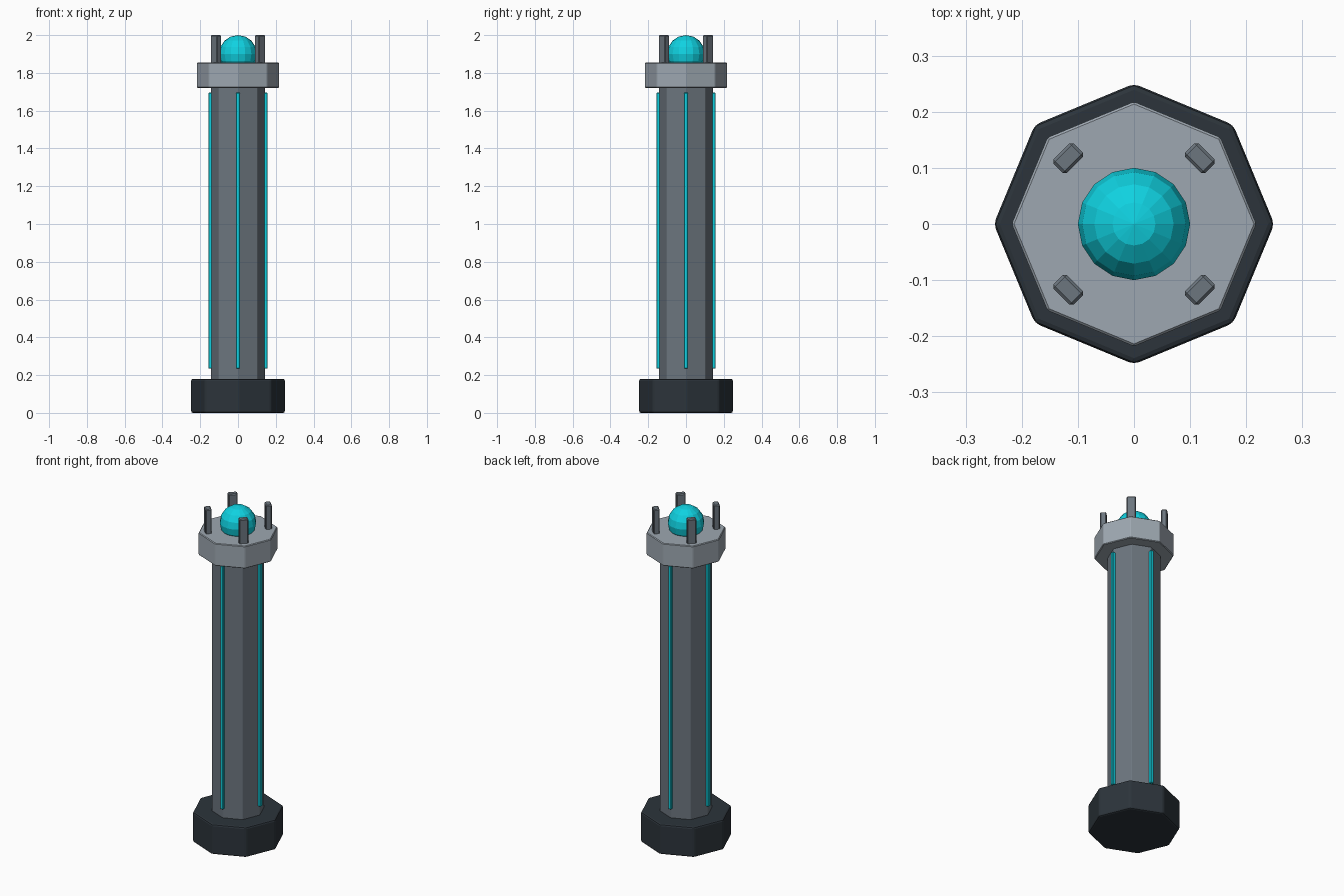
import bpy
import math

cube = bpy.data.objects.get("Cube")
if cube:
    bpy.data.objects.remove(cube, do_unlink=True)


def material(name, color):
    m = bpy.data.materials.new(name)
    m.use_nodes = True
    m.diffuse_color = (*color, 1)
    m.node_tree.nodes["Principled BSDF"].inputs["Base Color"].default_value = (*color, 1)
    return m


CHARCOAL = material("charcoal", (0.025, 0.034, 0.043))
GREY = material("steel grey", (0.15, 0.18, 0.21))
SILVER = material("light grey", (0.34, 0.39, 0.44))
CYAN = material("cyan", (0.005, 0.64, 0.75))


def finish(name, mat, bevel=0, segments=1):
    ob = bpy.context.object
    ob.name = name
    ob.data.materials.append(mat)
    if bevel:
        mod = ob.modifiers.new("Bevel", "BEVEL")
        mod.width = bevel
        mod.segments = segments
        mod.limit_method = "ANGLE"
        mod.angle_limit = math.radians(30)
    return ob


# Octagonal prism with corners on the x and y axes
def octagon(name, radius, z0, z1, mat, bevel, segments=1):
    bpy.ops.mesh.primitive_cylinder_add(
        vertices=8, radius=radius, depth=z1 - z0, location=(0, 0, (z0 + z1) / 2))
    return finish(name, mat, bevel, segments)


# Upright box at a given angle and distance from the axis
def upright(name, angle, dist, depth, width, z0, z1, mat, bevel):
    bpy.ops.mesh.primitive_cube_add(
        size=1, location=(dist * math.cos(angle), dist * math.sin(angle), (z0 + z1) / 2),
        rotation=(0, 0, angle))
    ob = bpy.context.object
    ob.scale = (depth, width, z1 - z0)
    bpy.ops.object.transform_apply(location=False, rotation=False, scale=True)
    return finish(name, mat, bevel)


# Base, column and collar
octagon("base", 0.25, 0, 0.18, CHARCOAL, 0.01, 2)
octagon("column", 0.145, 0.17, 1.73, GREY, 0.003)
octagon("collar", 0.218, 1.72, 1.855, SILVER, 0.004)

# Glowing strips on the axis corners, prongs on the diagonals
for i, side in enumerate(("left", "back", "right", "front")):
    angle = i * math.pi / 2
    upright(side + "_strip", angle, 0.145, 0.024, 0.02, 0.235, 1.695, CYAN, 0.003)
for i, side in enumerate(("back_left", "back_right", "front_right", "front_left")):
    angle = math.pi / 4 + i * math.pi / 2
    upright(side + "_prong", angle, 0.166, 0.034, 0.051, 1.84, 2.0, GREY, 0.005)

# Faceted orb resting in the collar
bpy.ops.mesh.primitive_uv_sphere_add(segments=16, ring_count=8, radius=0.1, location=(0, 0, 1.9))
finish("orb", CYAN)
